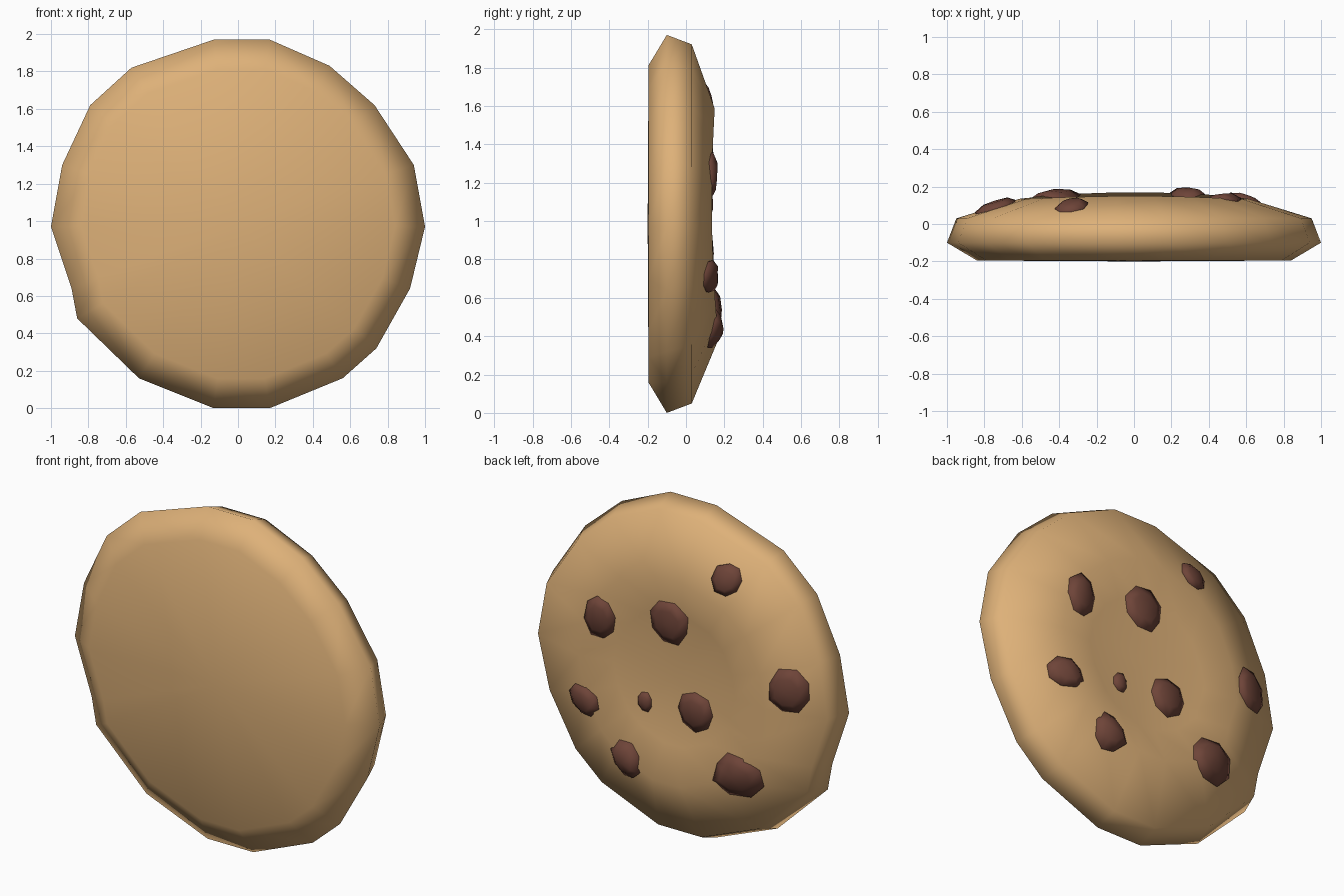
import bpy, bmesh, math, random
from mathutils import Vector

if "Cube" in bpy.data.objects:
    bpy.data.objects.remove(bpy.data.objects["Cube"])

random.seed(4)
CZ = 0.985


def material(name, rgb):
    m = bpy.data.materials.new(name)
    m.diffuse_color = (*rgb, 1)
    m.use_nodes = True
    m.node_tree.nodes["Principled BSDF"].inputs["Base Color"].default_value = m.diffuse_color
    return m


def finish(bm, name, mat):
    bmesh.ops.recalc_face_normals(bm, faces=bm.faces)
    for f in bm.faces:
        f.smooth = True
    me = bpy.data.meshes.new(name)
    bm.to_mesh(me)
    bm.free()
    me.materials.append(mat)
    ob = bpy.data.objects.new(name, me)
    bpy.context.collection.objects.link(ob)
    return ob


def bridge(bm, a, b):
    n = len(a)
    for i in range(n):
        j = (i + 1) % n
        bm.faces.new((a[i], a[j], b[j], b[i]))


def fan(bm, ring, tip):
    for i in range(len(ring)):
        bm.faces.new((ring[i], ring[(i + 1) % len(ring)], tip))


dough = material("dough", (0.73, 0.44, 0.19))
chocolate = material("chocolate", (0.156, 0.058, 0.04))

# Uneven rim outline (x, z), and rings (radius factor, y) from flat face to top
OUTLINE = [(-.13, 0), (.17, 0), (.56, .16), (.74, .32), (.92, .64), (1, .97),
           (.94, 1.3), (.73, 1.62), (.49, 1.83), (.17, 1.97), (-.13, 1.97),
           (-.57, 1.82), (-.79, 1.62), (-.94, 1.3), (-1, .97), (-.89, .64),
           (-.86, .48), (-.53, .16)]
RINGS = [(.84, -.195), (1, -.1), (.95, .03), (.61, .135), (.4, .11)]


def ridge(s):
    # extra height of the raised ring, greatest at the bottom
    return .025 * s * s - .01 * s


def surface(x, z):
    # height of the top face at a point
    r = math.hypot(x, z - CZ)
    s = (z - CZ) / max(r, .01)
    pts = [(0, .11), (.4, .11), (.61, .135 + ridge(s)), (.95, .03), (1.1, -.1)]
    for (r0, y0), (r1, y1) in zip(pts, pts[1:]):
        if r <= r1:
            return y0 + (y1 - y0) * (r - r0) / (r1 - r0)
    return -.1


# Cookie body
bm = bmesh.new()
rings = []
for k, y in RINGS:
    ring = []
    for x, z in OUTLINE:
        s = (z - CZ) / math.hypot(x, z - CZ)
        yy = y + (ridge(s) if k == .61 else 0)
        ring.append(bm.verts.new((x * k, yy, CZ + (z - CZ) * k)))
    rings.append(ring)
for a, b in zip(rings, rings[1:]):
    bridge(bm, a, b)
fan(bm, rings[0], bm.verts.new((0, -.2, CZ)))
fan(bm, rings[-1], bm.verts.new((0, .11, CZ)))
finish(bm, "cookie_body", dough)

# Chocolate chips: x, z, half width, half height, rise
CHIPS = [(-.34, 1.66, .09, .09, .03), (.47, 1.23, .10, .13, .035),
         (.03, 1.31, .13, .13, .035), (-.74, 1.10, .12, .13, .035),
         (.58, .71, .11, .09, .03), (.19, .80, .05, .06, .025),
         (-.14, .83, .12, .12, .035), (.29, .44, .10, .12, .035),
         (-.43, .54, .15, .13, .035)]
for i, (cx, cz, w, h, rise) in enumerate(CHIPS):
    bm = bmesh.new()
    turn = random.uniform(0, math.tau)
    jitter = [random.uniform(.9, 1.08) for _ in range(8)]
    layers = []
    for k, lift in ((.95, -.03), (1, .004), (.6, rise * .85)):
        ring = []
        for j in range(8):
            a = turn + math.tau * j / 8
            x = cx + w * k * jitter[j] * math.cos(a)
            z = cz + h * k * jitter[j] * math.sin(a)
            ring.append(bm.verts.new((x, surface(x, z) + lift, z)))
        layers.append(ring)
    bridge(bm, layers[0], layers[1])
    bridge(bm, layers[1], layers[2])
    bm.faces.new(layers[0])
    fan(bm, layers[2], bm.verts.new((cx, surface(cx, cz) + rise, cz)))
    finish(bm, f"chocolate_chip_{i + 1}", chocolate)
